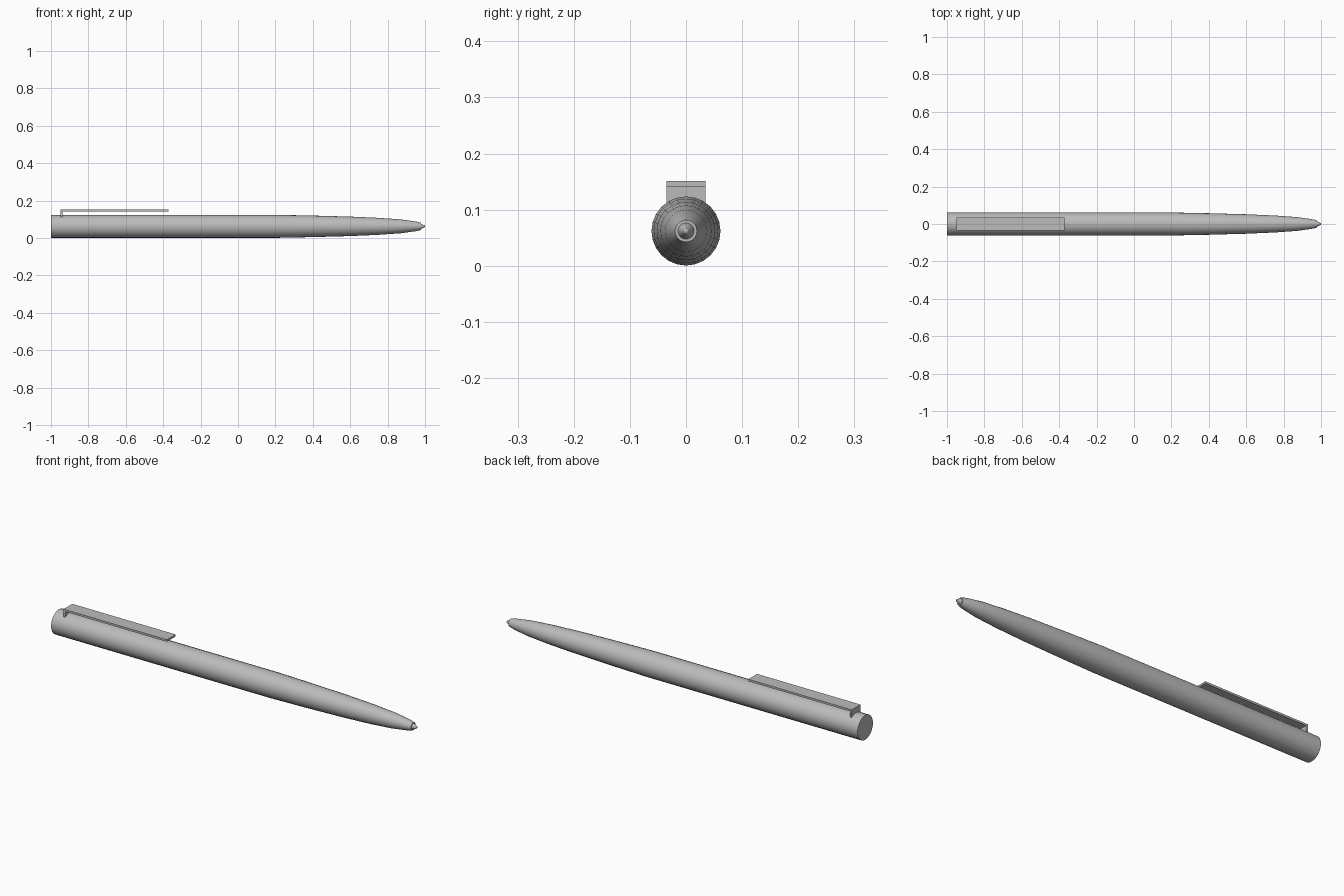
import bpy, bmesh, math

cube = bpy.data.objects.get("Cube")
if cube:
    bpy.data.objects.remove(cube, do_unlink=True)

SIDES = 24
AXIS_Z = 0.062

metal = bpy.data.materials.new("satin grey")
metal.use_nodes = True
grey = (0.5, 0.5, 0.5, 1)
metal.diffuse_color = grey
metal.node_tree.nodes["Principled BSDF"].inputs["Base Color"].default_value = grey


def make_object(name, bm):
    bmesh.ops.recalc_face_normals(bm, faces=bm.faces)
    mesh = bpy.data.meshes.new(name)
    bm.to_mesh(mesh)
    bm.free()
    mesh.materials.append(metal)
    obj = bpy.data.objects.new(name, mesh)
    bpy.context.collection.objects.link(obj)
    return obj


def lathe(name, profile):
    """Turn (x, radius) pairs around the long axis, with capped ends."""
    bm = bmesh.new()
    rings = []
    for x, r in profile:
        angles = [2 * math.pi * i / SIDES for i in range(SIDES)]
        rings.append([bm.verts.new((x, r * math.cos(a), AXIS_Z + r * math.sin(a))) for a in angles])
    for a, b in zip(rings, rings[1:]):
        for i in range(SIDES):
            j = (i + 1) % SIDES
            bm.faces.new((a[i], a[j], b[j], b[i]))
    bm.faces.new(rings[0])
    bm.faces.new(rings[-1])
    obj = make_object(name, bm)
    bpy.context.view_layer.objects.active = obj
    obj.select_set(True)
    bpy.ops.object.shade_smooth_by_angle(angle=math.radians(30))
    obj.select_set(False)


# Barrel with a long curved taper
lathe("barrel", [(-1, 0.0615), (0.2, 0.0615), (0.4, 0.0575), (0.6, 0.052), (0.75, 0.0455),
                 (0.87, 0.037), (0.95, 0.026), (0.978, 0.0195)])

# Writing tip: short cone with a rounded end
lathe("writing_tip", [(0.97, 0.0145), (0.978, 0.0145), (0.993, 0.007), (0.998, 0.005), (1, 0.002)])

# Pocket clip: an L-shaped side profile extruded across the width
clip_outline = [(-0.949, 0.11), (-0.949, 0.151), (-0.372, 0.151),
                (-0.372, 0.141), (-0.939, 0.141), (-0.939, 0.11)]
bm = bmesh.new()
side = bm.faces.new([bm.verts.new((x, -0.035, z)) for x, z in clip_outline])
extruded = bmesh.ops.extrude_face_region(bm, geom=[side])["geom"]
bmesh.ops.translate(bm, vec=(0, 0.07, 0),
                    verts=[v for v in extruded if isinstance(v, bmesh.types.BMVert)])
make_object("pocket_clip", bm)
